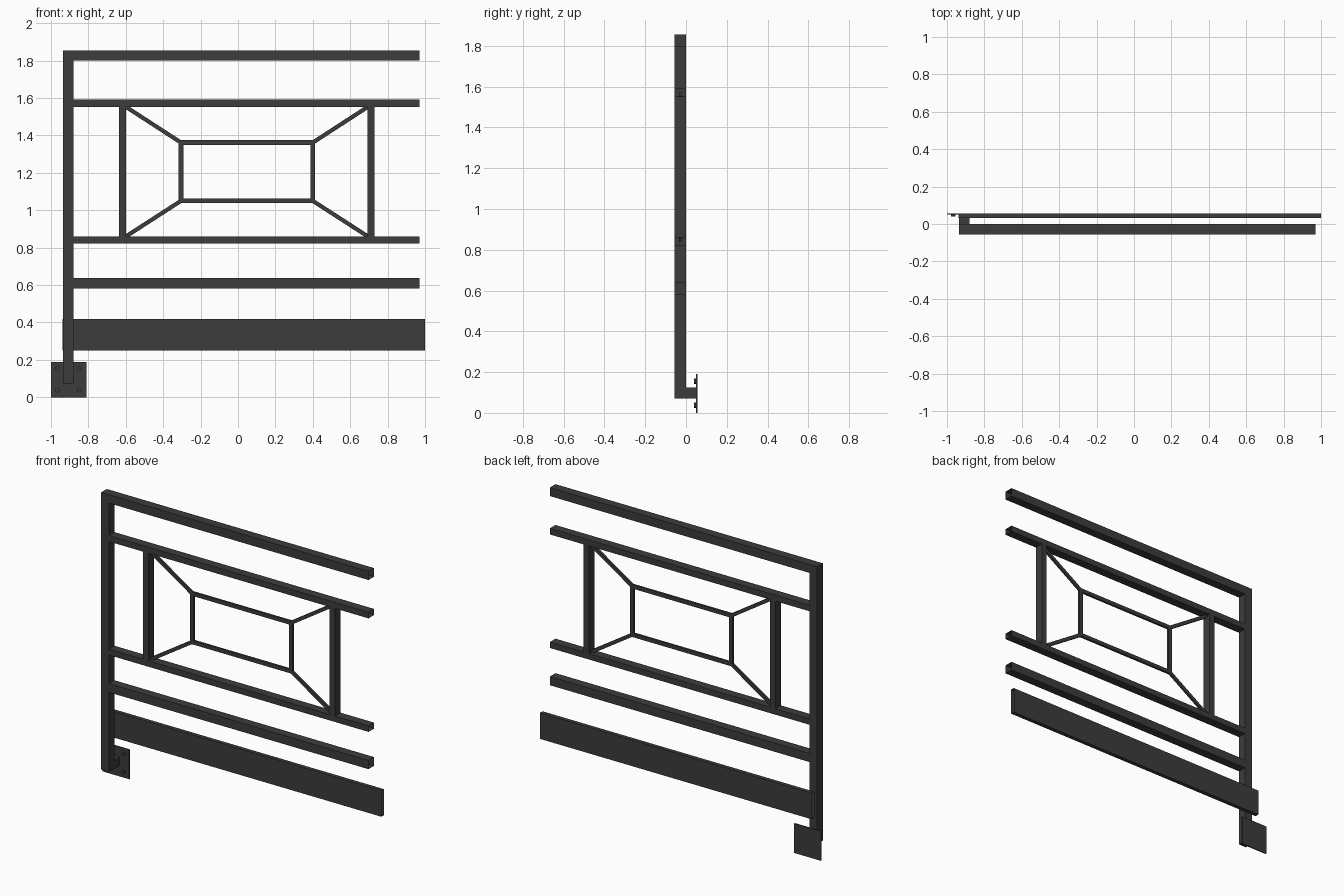
import bpy, bmesh, math
from mathutils import Vector, Matrix

if "Cube" in bpy.data.objects:
    bpy.data.objects.remove(bpy.data.objects["Cube"])

dark = bpy.data.materials.new("dark_metal")
dark.diffuse_color = (0.045, 0.045, 0.045, 1)
dark.use_nodes = True
dark.node_tree.nodes["Principled BSDF"].inputs["Base Color"].default_value = dark.diffuse_color

# face loops of a box; corner index = 4*x + 2*y + z
SIDES = {"-x": (0, 1, 3, 2), "+x": (4, 6, 7, 5), "-y": (0, 4, 5, 1),
         "+y": (2, 3, 7, 6), "-z": (0, 2, 6, 4), "+z": (1, 5, 7, 3)}


def finish(name, bm):
    me = bpy.data.meshes.new(name)
    bm.to_mesh(me)
    bm.free()
    me.materials.append(dark)
    ob = bpy.data.objects.new(name, me)
    bpy.context.collection.objects.link(ob)
    return ob


def section(name, pieces):
    """Thin-walled box sections: each piece is (low corner, high corner, open sides)."""
    bm = bmesh.new()
    for lo, hi, gaps in pieces:
        v = [bm.verts.new((x, y, z)) for x in (lo[0], hi[0])
             for y in (lo[1], hi[1]) for z in (lo[2], hi[2])]
        for side, loop in SIDES.items():
            if side not in gaps.split():
                bm.faces.new([v[i] for i in loop])
    bmesh.ops.remove_doubles(bm, verts=bm.verts, dist=1e-5)
    return finish(name, bm)


def bar(name, a, b, width, depth=0.014, y=-0.028):
    """Solid bar between two (x, z) points."""
    a, b = Vector((a[0], y, a[1])), Vector((b[0], y, b[1]))
    d = b - a
    bm = bmesh.new()
    bmesh.ops.create_cube(bm, size=1, matrix=Matrix.Translation((a + b) / 2)
                          @ Matrix.Rotation(-math.atan2(d.z, d.x), 4, "Y")
                          @ Matrix.Diagonal((d.length, depth, width, 1)))
    return finish(name, bm)


F, B = -0.057, 0.0            # front and back of the main frame
L, R, END = -0.935, -0.88, 0.97  # post sides and rail end
rails = [("lower_rail", 0.582, 0.638), ("panel_bottom_rail", 0.822, 0.86),
         ("panel_top_rail", 1.553, 1.592), ("top_rail", 1.80, 1.855)]

# post, open where the rails and the mounting arm enter
post = [((L, F, 0.07), (R, B, 0.125), "+z +y")]
z = 0.125
for name, z0, z1 in rails:
    post.append(((L, F, z), (R, B, z0), "-z +z"))
    post.append(((L, F, z0), (R, B, z1), "-z +x" if name == "top_rail" else "-z +z +x"))
    z = z1
section("post", post)

# open-ended rails
for name, z0, z1 in rails:
    section(name, [((R, F, z0), (END, B, z1), "-x +x")])

# panel uprights
for side, x0, x1 in (("left", -0.637, -0.599), ("right", 0.692, 0.73)):
    section(side + "_upright", [((x0, F, 0.86), (x1, B, 1.553), "-z +z")])

# inner rectangle and diagonal braces
IL, IR, IB, IT, W = -0.305, 0.4, 1.05, 1.362, 0.025
for n, z in (("top", IT), ("bottom", IB)):
    bar("inner_%s_bar" % n, (IL - W / 2, z), (IR + W / 2, z), W)
for n, x, ox in (("left", IL, -0.615), ("right", IR, 0.71)):
    bar("inner_%s_bar" % n, (x, IB), (x, IT), W)
    for m, z, oz in (("top", IT, 1.563), ("bottom", IB, 0.85)):
        bar("%s_%s_brace" % (m, n), (ox, oz), (x, z), 0.022)

# kick board behind the post
section("kick_board", [((-0.937, 0.031, 0.25), (1.0, 0.057, 0.418), "-x +x")])

# mounting arm, plate and bolts
section("mounting_arm", [((L, B, 0.07), (R, 0.05, 0.125), "-y +y")])
section("mounting_plate", [((-1.0, 0.05, 0.0), (-0.81, 0.057, 0.19), "")])
for x in (-0.966, -0.848):
    for z in (0.038, 0.155):
        bm = bmesh.new()
        bmesh.ops.create_cone(bm, cap_ends=True, segments=6, radius1=0.013,
                              radius2=0.013, depth=0.011,
                              matrix=Matrix.Translation((x, 0.0445, z))
                              @ Matrix.Rotation(math.pi / 2, 4, "X"))
        finish("bolt", bm)
